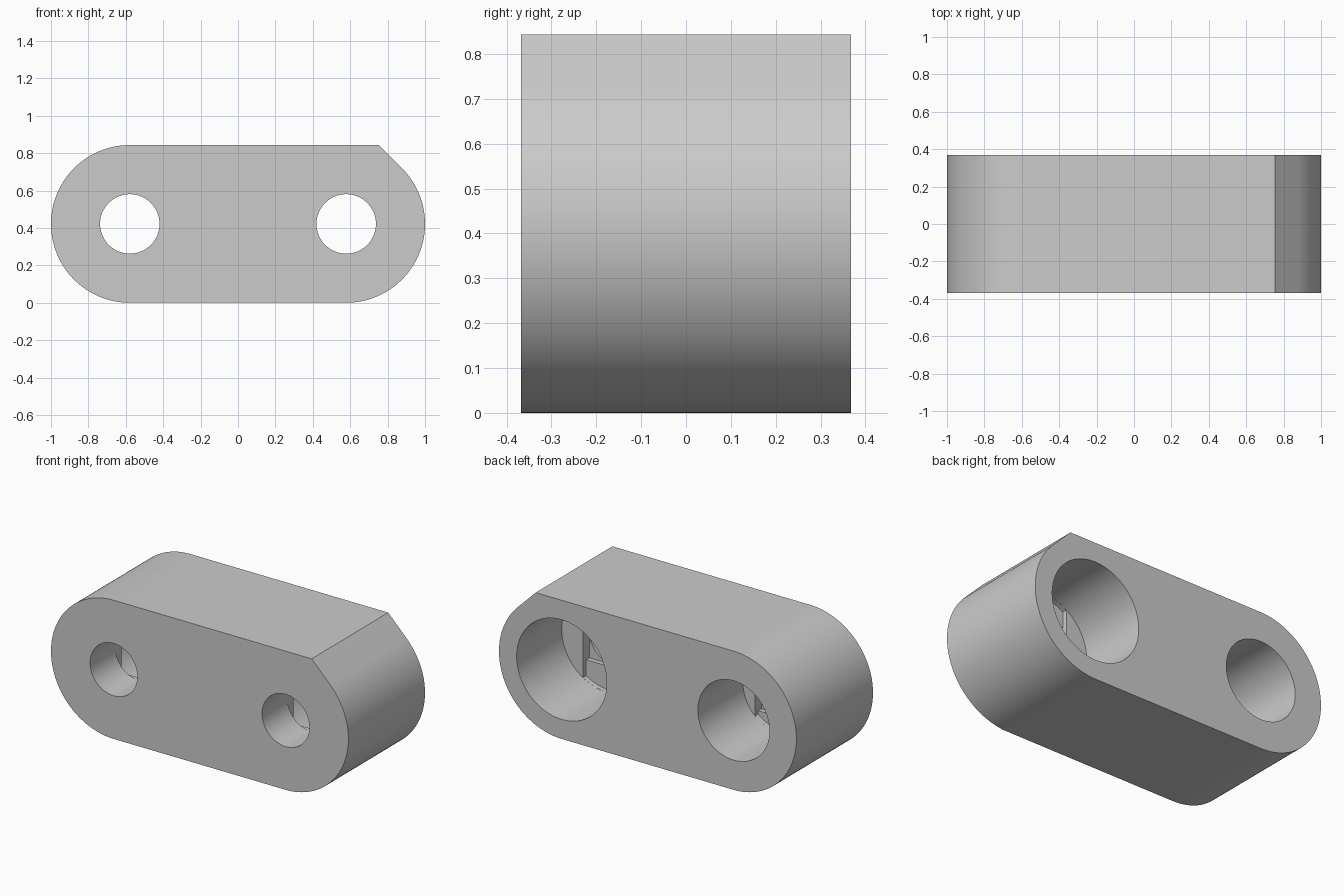
import bpy, bmesh
from math import sin, cos, tan, pi, radians, asin

cube = bpy.data.objects.get("Cube")
if cube:
    bpy.data.objects.remove(cube, do_unlink=True)

R = 0.4215           # end radius, also half the height
CX = 1 - R           # distance of each hole from the middle
BACK = 0.368         # half the thickness
FLOOR = -0.065       # floor of the wide bores
STEP = 0.03          # depth of each bridging step
HOLE = 0.16

grey = bpy.data.materials.new("plain grey")
grey.use_nodes = True
grey.diffuse_color = (0.6, 0.6, 0.6, 1)
grey.node_tree.nodes["Principled BSDF"].inputs["Base Color"].default_value = (0.6, 0.6, 0.6, 1)


def arc(cx, r, start, end, n):
    """Points of an arc in the xz plane, angles in degrees."""
    angles = [radians(start + (end - start) * i / n) for i in range(n + 1)]
    return [(cx + r * cos(a), R + r * sin(a)) for a in angles]


def prism(name, outline, y0, y1):
    """Extrude an xz outline from y0 to y1."""
    bm = bmesh.new()
    face = bm.faces.new([bm.verts.new((x, y0, z)) for x, z in outline])
    new = bmesh.ops.extrude_face_region(bm, geom=[face])["geom"]
    verts = [v for v in new if isinstance(v, bmesh.types.BMVert)]
    bmesh.ops.translate(bm, verts=verts, vec=(0, y1 - y0, 0))
    bmesh.ops.recalc_face_normals(bm, faces=bm.faces)
    mesh = bpy.data.meshes.new(name)
    bm.to_mesh(mesh)
    bm.free()
    mesh.materials.append(grey)
    obj = bpy.data.objects.new(name, mesh)
    bpy.context.collection.objects.link(obj)
    return obj


# Rounded bar, with a flat slope tangent to the left end
outline = arc(CX, R, -90, 45, 48)
outline.append((CX + R * tan(pi / 8), 2 * R))
outline += arc(-CX, R, 90, 270, 64)
body = prism("link_body", outline, -BACK, BACK)

# Stepped holes: wide bore, upright slot, square step, round through hole
cutters = []
for side, cx, bore in (("left", CX, 0.303), ("right", -CX, 0.241)):
    cutters.append(prism(side + "_bore", arc(cx, bore, 0, 356.25, 95), FLOOR, 1))
    r = bore * 0.998
    t = 90 - asin(HOLE / r) * 180 / pi
    slot = arc(cx, r, t, 180 - t, 24) + arc(cx, r, 180 + t, 360 - t, 24)
    cutters.append(prism(side + "_slot", slot, FLOOR - STEP, FLOOR + 0.1))
    s = HOLE - 0.0005
    square = [(cx + s * i, R + s * j) for i, j in ((-1, -1), (1, -1), (1, 1), (-1, 1))]
    cutters.append(prism(side + "_square", square, FLOOR - 2 * STEP, FLOOR + 0.05))
    cutters.append(prism(side + "_hole", arc(cx, HOLE - 0.001, 0, 354.375, 63), -1, FLOOR + 0.02))

for cutter in cutters:
    cutter.hide_render = True
    mod = body.modifiers.new(cutter.name, 'BOOLEAN')
    mod.operation = 'DIFFERENCE'
    mod.solver = 'EXACT'
    mod.object = cutter

# Bake the cuts and drop the cutters
graph = bpy.context.evaluated_depsgraph_get()
baked = bpy.data.meshes.new_from_object(body.evaluated_get(graph))
body.modifiers.clear()
body.data = baked
for cutter in cutters:
    bpy.data.objects.remove(cutter, do_unlink=True)

bpy.ops.object.select_all(action='DESELECT')
body.select_set(True)
bpy.context.view_layer.objects.active = body
bpy.ops.object.shade_smooth_by_angle(angle=radians(30))
